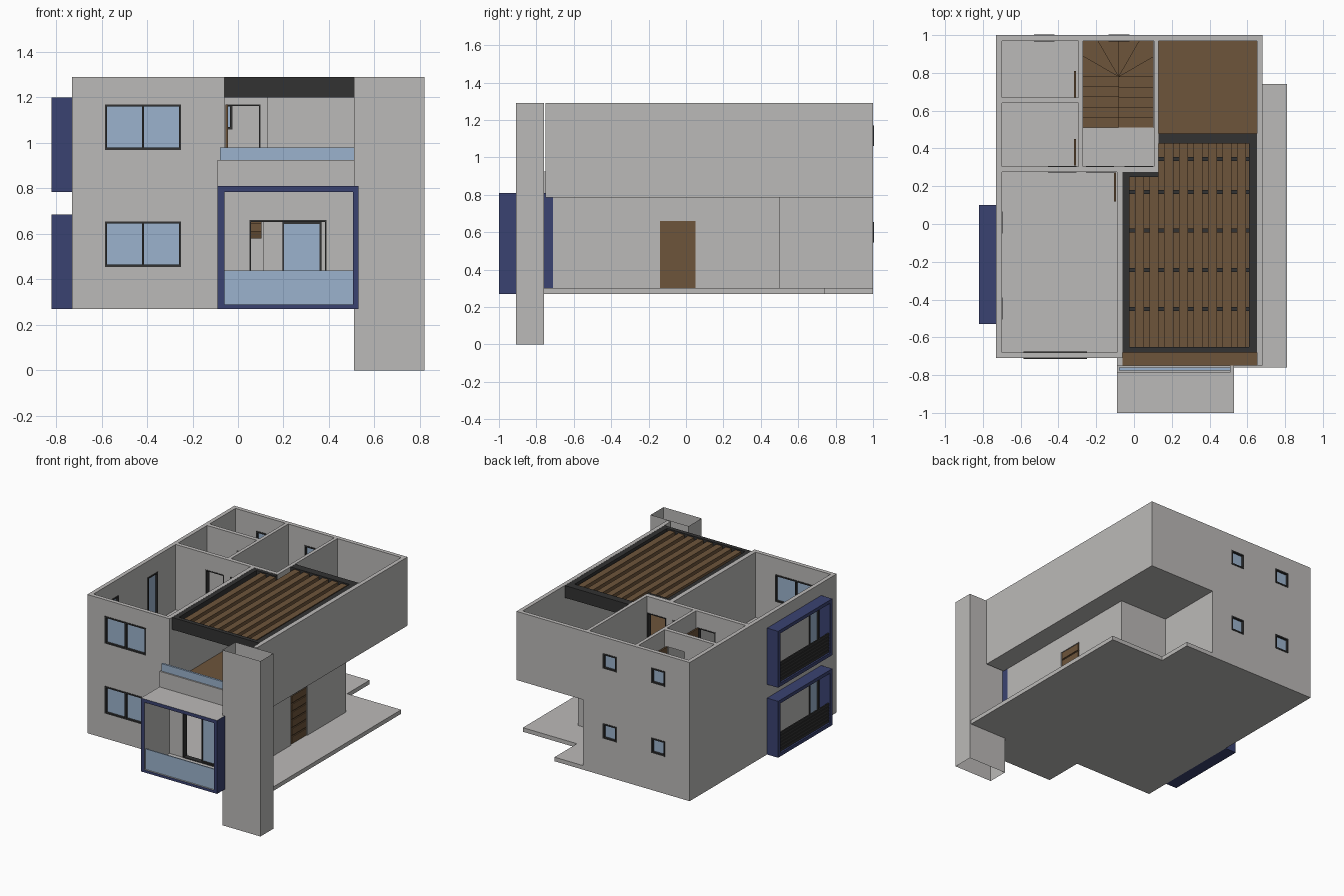
import bpy, bmesh, math

if "Cube" in bpy.data.objects:
    bpy.data.objects.remove(bpy.data.objects["Cube"])

def material(name, rgb):
    m = bpy.data.materials.new(name)
    m.diffuse_color = (*rgb, 1)
    m.use_nodes = True
    m.node_tree.nodes["Principled BSDF"].inputs["Base Color"].default_value = m.diffuse_color
    return m

GREY = material("plaster grey", (0.50, 0.49, 0.48))
WOOD = material("wood brown", (0.155, 0.09, 0.043))
DARK = material("dark metal", (0.032, 0.032, 0.032))
BLUE = material("frame blue", (0.042, 0.055, 0.165))
GLASS = material("glass blue", (0.33, 0.45, 0.61))

def finish(name, bm, *mats):
    bmesh.ops.recalc_face_normals(bm, faces=bm.faces)
    me = bpy.data.meshes.new(name)
    bm.to_mesh(me)
    bm.free()
    for m in mats:
        me.materials.append(m)
    ob = bpy.data.objects.new(name, me)
    bpy.context.collection.objects.link(ob)
    return ob

def panel(name, n, p, a, b, mat, holes=()):
    """Slab with normal axis n and extent p, in-plane extents a and b,
    and rectangular holes (a0, a1, b0, b1)."""
    A = sorted({*a, *[v for h in holes for v in h[:2] if a[0] < v < a[1]]})
    B = sorted({*b, *[v for h in holes for v in h[2:] if b[0] < v < b[1]]})
    bm, cache = bmesh.new(), {}

    def vert(i, j, k):
        if (i, j, k) not in cache:
            co = [A[i], B[j]]
            co.insert(n, p[k])
            cache[i, j, k] = bm.verts.new(co)
        return cache[i, j, k]

    def solid(i, j):
        if not (0 <= i < len(A) - 1 and 0 <= j < len(B) - 1):
            return False
        u, v = (A[i] + A[i + 1]) / 2, (B[j] + B[j + 1]) / 2
        return not any(h[0] < u < h[1] and h[2] < v < h[3] for h in holes)

    for i in range(len(A) - 1):
        for j in range(len(B) - 1):
            if not solid(i, j):
                continue
            ring = [(i, j), (i + 1, j), (i + 1, j + 1), (i, j + 1)]
            for k in (0, 1):
                bm.faces.new([vert(*c, k) for c in ring])
            for s, (di, dj) in enumerate([(0, -1), (1, 0), (0, 1), (-1, 0)]):
                if not solid(i + di, j + dj):
                    c, d = ring[s], ring[(s + 1) % 4]
                    bm.faces.new([vert(*c, 0), vert(*d, 0), vert(*d, 1), vert(*c, 1)])
    return finish(name, bm, mat)

def box(name, x, y, z, mat):
    return panel(name, 2, z, x, y, mat)

def window(name, n, p, a, b, mullion=False, t=0.01):
    """Dark frame standing slightly proud of the wall, with a glass pane."""
    m = (a[0] + a[1]) / 2
    holes = [(a[0] + t, a[1] - t, b[0] + t, b[1] - t)]
    if mullion:
        holes = [(a[0] + t, m - t / 2, b[0] + t, b[1] - t),
                 (m + t / 2, a[1] - t, b[0] + t, b[1] - t)]
    panel(name + "_frame", n, (p[0] - 0.004, p[1] + 0.004), a, b, DARK, holes)
    c = (p[0] + p[1]) / 2
    panel(name + "_glass", n, (c - 0.003, c + 0.003), (a[0] + t, a[1] - t), (b[0] + t, b[1] - t), GLASS)

# Window positions, as (along, along, z, z)
front_win = [(-0.585, -0.25, z, z + 0.20) for z in (0.455, 0.97)]
back_win = [(x, x + 0.11, z, z + 0.11) for x in (-0.53, -0.135) for z in (0.545, 1.06)]
side_win = [(y, y + 0.115, z, z + 0.34) for y in (-0.505, -0.05) for z in (0.315, 0.83)]

# Outer walls
panel("front_wall", 1, (-0.71, -0.68), (-0.73, -0.06), (0.27, 1.29), GREY, front_win)
panel("back_wall", 1, (0.97, 1.0), (-0.73, 0.68), (0.27, 1.29), GREY,
      back_win + [(0.14, 0.68, 0.27, 0.785)])
panel("left_wall", 0, (-0.73, -0.70), (-0.68, 0.97), (0.27, 1.29), GREY, side_win)
panel("upper_right_wall", 0, (0.65, 0.68), (-0.75, 0.97), (0.785, 1.29), GREY)
panel("lower_right_wall", 0, (0.50, 0.53), (-0.71, 0.50), (0.30, 0.785), GREY,
      [(-0.14, 0.05, 0.30, 0.66)])
panel("lower_return_wall", 1, (0.47, 0.50), (0.14, 0.50), (0.30, 0.785), GREY)
panel("lower_stair_wall", 0, (0.11, 0.14), (0.47, 0.97), (0.30, 0.785), GREY)
panel("lower_porch_wall", 1, (-0.71, -0.68), (-0.06, 0.50), (0.29, 0.785), GREY,
      [(0.05, 0.39, 0.30, 0.66)])
for i, w in enumerate(front_win):
    window(f"front_window_{i}", 1, (-0.71, -0.68), w[:2], w[2:], True)
for i, w in enumerate(back_win):
    window(f"back_window_{i}", 1, (0.97, 1.0), w[:2], w[2:])
for i, w in enumerate(side_win):
    window(f"side_window_{i}", 0, (-0.73, -0.70), w[:2], w[2:])

# Floor slabs
panel("ground_slab", 2, (0.27, 0.30), (-0.70, 0.81), (-0.76, 0.97), GREY,
      [(-0.70, -0.09, -0.76, -0.68), (0.37, 0.81, 0.74, 0.97)])
box("ground_slab_back", (0.14, 0.37), (0.97, 1.0), (0.27, 0.30), GREY)
panel("upper_slab", 2, (0.785, 0.81), (-0.70, 0.65), (-0.75, 0.97), GREY,
      [(-0.70, -0.06, -0.75, -0.68), (-0.27, 0.105, 0.51, 0.97)])
panel("terrace_deck", 2, (0.81, 0.815), (-0.06, 0.65), (-0.75, 0.97), WOOD,
      [(-0.06, 0.13, 0.275, 0.97)])

# Interior walls on both storeys
for tag, z0, z1 in (("lower", 0.30, 0.785), ("upper", 0.81, 1.29)):
    top = z0 + 0.36
    bath = (-0.455, -0.305, z0, top)
    doors = [bath, (-0.255, -0.105, z0, top), (-0.05, 0.10, z0, top)]
    panel(tag + "_hall_wall", 1, (0.275, 0.305), (-0.70, 0.13 if tag == "upper" else -0.06),
          (z0, z1), GREY, doors)
    panel(tag + "_bath_wall", 1, (0.64, 0.67), (-0.70, -0.295), (z0, z1), GREY, [bath])
    panel(tag + "_stair_side_wall", 0, (-0.295, -0.27), (0.305, 0.97), (z0, z1), GREY)
    box(tag + "_bath_door_a", (-0.318, -0.306), (0.31, 0.45), (z0, top), WOOD)
    box(tag + "_bath_door_b", (-0.318, -0.306), (0.67, 0.81), (z0, top), WOOD)
    box(tag + "_bedroom_door", (-0.106, -0.094), (0.12, 0.272), (z0, top), WOOD)
    for i, d in enumerate(doors if tag == "upper" else doors[:2]):
        panel(f"{tag}_door_trim_{i}", 1, (0.272, 0.308), d[:2], (z0, top), DARK,
              [(d[0] + 0.007, d[1] - 0.007, z0, top - 0.007)])
panel("bedroom_terrace_wall", 0, (-0.09, -0.06), (-0.68, 0.275), (0.81, 1.29), GREY)
panel("upper_stair_wall", 0, (0.105, 0.13), (0.305, 0.97), (0.81, 1.29), GREY)
box("terrace_door", (-0.055, -0.043), (0.12, 0.272), (0.815, 1.17), WOOD)

# Stairs: two flights joined by a fan of winders
XM, YM, YT, HW = -0.083, 0.78, 0.97, 0.187
RISE = 0.51 / 16
for i in range(5):
    y = 0.51 + i * 0.054
    z = 0.30 + (i + 1) * RISE
    box(f"lower_step_{i}", (XM - HW, XM), (y, y + 0.054), (z - 0.04, z), WOOD)
    z = 0.81 - i * RISE
    box(f"upper_step_{i}", (XM, XM + HW), (y, y + 0.054), (z - 0.04, z), WOOD)

def rim(t):
    c, s = math.cos(t), math.sin(t)
    r = min(HW / max(abs(c), 1e-6), (YT - YM) / max(s, 1e-6))
    return (XM + r * c, YM + r * s)

for i in range(6):
    t0, t1 = math.pi * (1 - i / 6), math.pi * (1 - (i + 1) / 6)
    pts = [(XM, YM), rim(t0)]
    corner = math.atan2(YT - YM, HW)
    pts += [rim(c) for c in (math.pi - corner, corner) if t1 < c < t0]
    pts.append(rim(t1))
    z = 0.30 + (6 + i) * RISE
    bm = bmesh.new()
    lo, hi = [[bm.verts.new((x, y, h)) for x, y in pts] for h in (z - 0.04, z)]
    bm.faces.new(lo)
    bm.faces.new(hi)
    for k in range(len(pts)):
        q = (k + 1) % len(pts)
        bm.faces.new([lo[k], lo[q], hi[q], hi[k]])
    finish(f"winder_step_{i}", bm, WOOD)

# Front porch box: blue rim and sides, grey top, underside and lining
porch = panel("porch_box", 1, (-1.0, -0.71), (-0.09, 0.53), (0.27, 0.81), BLUE,
              [(-0.06, 0.505, 0.29, 0.785)])
porch.data.materials.append(GREY)
for f in porch.data.polygons:
    outer_side = abs(f.normal.x) > 0.5 and abs(f.center.x - 0.22) > 0.3
    f.material_index = 0 if f.normal.y < -0.5 or outer_side else 1
box("porch_glass_rail", (-0.06, 0.505), (-0.99, -0.982), (0.29, 0.44), GLASS)
panel("porch_door_frame", 1, (-0.714, -0.676), (0.05, 0.39), (0.30, 0.66), DARK,
      [(0.058, 0.382, 0.305, 0.652)])
window("porch_sliding_door", 1, (-0.70, -0.69), (0.195, 0.367), (0.305, 0.652), t=0.008)

# Terrace parapet and glass rail above the porch
box("terrace_parapet", (-0.09, 0.51), (-0.785, -0.75), (0.81, 0.925), GREY)
box("terrace_glass_rail", (-0.08, 0.51), (-0.775, -0.76), (0.925, 0.98), GLASS)

# Side door made of horizontal boards
box("side_door", (0.508, 0.522), (-0.14, 0.05), (0.30, 0.66), WOOD)
for i in range(6):
    z = 0.305 + i * 0.06
    box(f"side_door_board_{i}", (0.52, 0.529), (-0.13, 0.04), (z, z + 0.05), WOOD)

# Left balconies: blue frames with dark louvred rails
for tag, z in (("lower", 0.27), ("upper", 0.785)):
    panel(tag + "_balcony_frame", 0, (-0.82, -0.73), (-0.53, 0.10), (z, z + 0.415), BLUE,
          [(-0.505, 0.075, z + 0.025, z + 0.39)])
    for i in range(6):
        zz = z + 0.027 + i * 0.024
        box(f"{tag}_balcony_louvre_{i}", (-0.81, -0.80), (-0.505, 0.075), (zz, zz + 0.02), DARK)

# Pergola over the terrace
panel("pergola_frame", 2, (1.20, 1.289), (-0.06, 0.65), (-0.68, 0.48), DARK,
      [(-0.025, 0.61, -0.65, 0.25), (0.13, 0.61, 0.25, 0.425), (-0.06, 0.13, 0.275, 0.48)])
for i in range(8):
    x = 0.03 + 0.077 * i
    box(f"pergola_slat_{i}", (x - 0.024, x + 0.024), (-0.65, 0.25 if x < 0.13 else 0.425),
        (1.235, 1.28), WOOD)
for i, y in enumerate((-0.45, -0.243, -0.035, 0.17, 0.345)):
    box(f"pergola_crossbar_{i}", (0.13 if y > 0.25 else -0.025, 0.61),
        (y - 0.011, y + 0.011), (1.21, 1.235), DARK)

# Hollow front column, open at both ends
bm = bmesh.new()
ring = [(0.51, -0.91), (0.82, -0.91), (0.82, -0.76), (0.51, -0.76)]
lo, hi = [[bm.verts.new((x, y, h)) for x, y in ring] for h in (0, 1.29)]
for k in range(4):
    q = (k + 1) % 4
    bm.faces.new([lo[k], lo[q], hi[q], hi[k]])
finish("front_column", bm, GREY)
